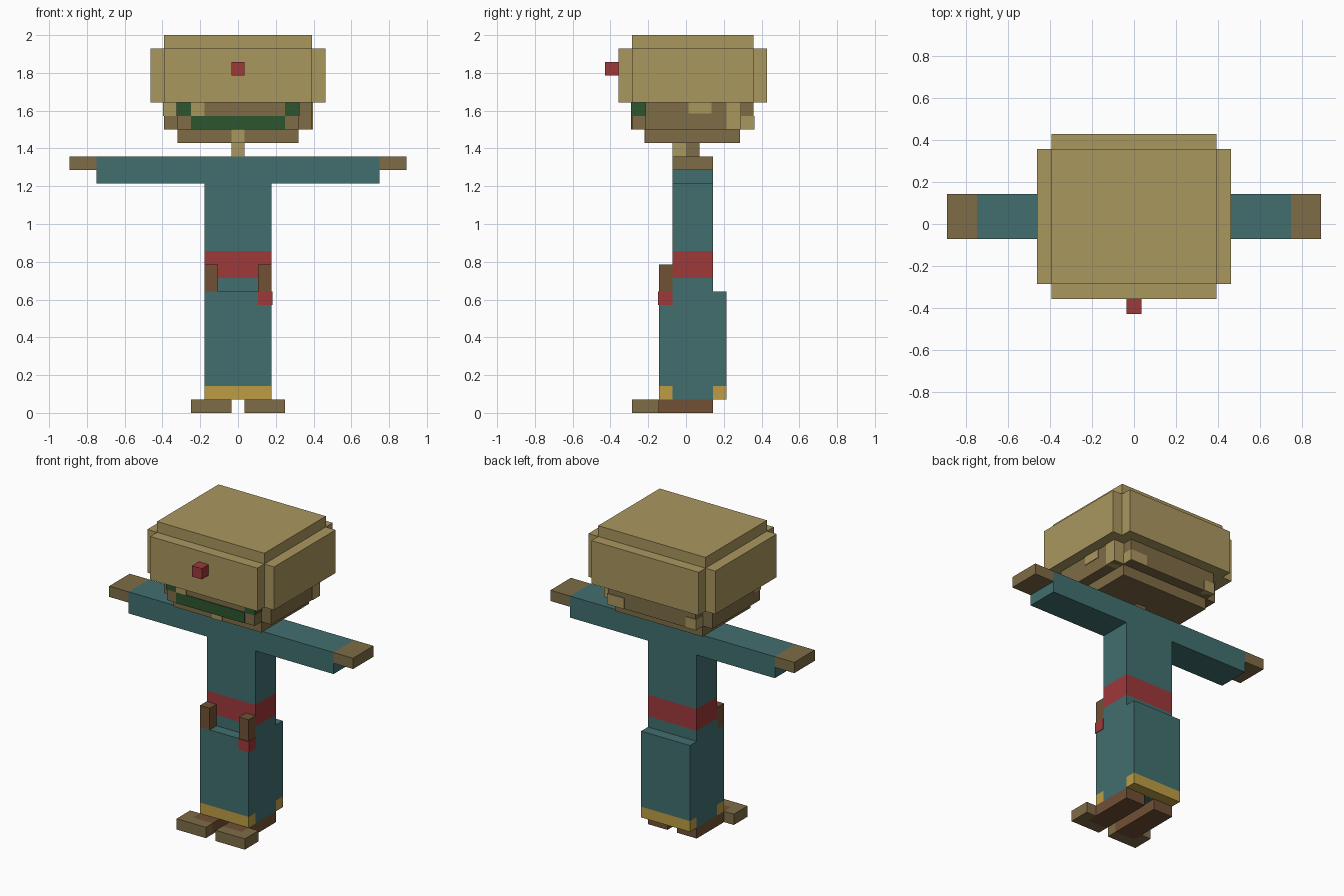
import bpy

cube = bpy.data.objects.get("Cube")
if cube:
    bpy.data.objects.remove(cube, do_unlink=True)

U = 1 / 14      # one block
P = 0.06        # thickness of painted plates, in blocks


def material(name, rgb):
    lin = [(c / 255 / 12.92) if c < 11 else ((c / 255 + 0.055) / 1.055) ** 2.4 for c in rgb]
    m = bpy.data.materials.new(name)
    m.use_nodes = True
    m.diffuse_color = (*lin, 1)
    m.node_tree.nodes["Principled BSDF"].inputs["Base Color"].default_value = (*lin, 1)
    return m


TAN = material("light tan", (170, 151, 95))
KHAKI = material("dark khaki", (126, 108, 70))
TEAL = material("teal cloth", (66, 111, 111))
RED = material("red", (159, 56, 58))
GOLD = material("gold", (190, 158, 68))
BROWN = material("brown leather", (113, 81, 53))
GREEN = material("dark green", (44, 86, 46))


def prism(name, mat, outline, axis, lo, hi):
    """Extrude an outline along y (outline in x, z) or z (outline in x, y)."""
    n = len(outline)
    verts = []
    for level in (lo, hi):
        for a, b in outline:
            p = (a, level, b) if axis == "y" else (a, b, level)
            verts.append([c * U for c in p])
    faces = [list(range(n))[::-1], list(range(n, 2 * n))]
    faces += [[i, (i + 1) % n, (i + 1) % n + n, i + n] for i in range(n)]
    if axis == "y":
        faces = [f[::-1] for f in faces]
    mesh = bpy.data.meshes.new(name)
    mesh.from_pydata(verts, [], faces)
    mesh.materials.append(mat)
    ob = bpy.data.objects.new(name, mesh)
    bpy.context.collection.objects.link(ob)
    return ob


def box(name, mat, x, y, z):
    outline = [(x[0], y[0]), (x[1], y[0]), (x[1], y[1]), (x[0], y[1])]
    return prism(name, mat, outline, "z", *z)


def cross(name, mat, x, y0, y1, z):
    """Block with one-unit notches cut from its four upright corners."""
    outline = [(-x + 1, y0), (x - 1, y0), (x - 1, y0 + 1), (x, y0 + 1),
               (x, y1 - 1), (x - 1, y1 - 1), (x - 1, y1), (-x + 1, y1),
               (-x + 1, y1 - 1), (-x, y1 - 1), (-x, y0 + 1), (-x + 1, y0 + 1)]
    return prism(name, mat, outline, "z", *z)


def both(s, a, b):
    return (a, b) if s > 0 else (-b, -a)


# Shoes, hands and straps on both sides
for side, s in (("left", 1), ("right", -1)):
    box(side + "_shoe", BROWN, both(s, 0.5, 2.5), (-3, 2), (0, 1))
    toe = [(0.5, -4), (3.5, -4), (3.5, -2), (2.5, -2), (2.5, -3), (0.5, -3)]
    if s < 0:
        toe = [(-a, b) for a, b in toe[::-1]]
    prism(side + "_toe", KHAKI, toe, "z", 0, 1)
    box(side + "_hand", KHAKI, both(s, 10.5, 12.5), (-1, 2), (18, 19))
    box(side + "_strap", BROWN, both(s, 1.5, 2.5), (-2, -1), (9, 11))

# Robe skirt with gold hem
W = (-2.5, 2.5)
box("skirt", TEAL, W, (-2, 3), (2, 9))
box("skirt_lining", TEAL, W, (-1, 2), (1, 2))
box("front_hem", GOLD, W, (-2, -1), (1, 2))
box("back_hem", GOLD, W, (2, 3), (1, 2))
box("strap_tip", RED, (1.5, 2.5 + P), (-2 - P, -1), (8, 9))

# Waist, belt and T-shaped tunic
box("waist", TEAL, W, (-1, 2), (9, 10))
box("belt", RED, W, (-1, 2), (10, 12))
prism("tunic", TEAL, [(-2.5, 12), (2.5, 12), (2.5, 17), (10.5, 17), (10.5, 19),
                      (-10.5, 19), (-10.5, 17), (-2.5, 17)], "y", -1, 2)

# Neck, chin and jaw
box("front_neck", TAN, (-0.5, 0.5), (-1, 0), (19, 20))
box("back_neck", KHAKI, (-0.5, 0.5), (0, 1), (19, 20))
box("chin", KHAKI, (-4.5, 4.5), (-3, 4), (20, 21))
box("chin_spot", TAN, (-0.5, 0.5), (-3 - P, -2.5), (20, 21))
cross("jaw", KHAKI, 5.5, -4, 5, (21, 23))

# Smile
box("mouth", GREEN, (-3.5, 3.5), (-4 - P, -3.5), (21, 22))
for side, s in (("left", 1), ("right", -1)):
    box(side + "_mouth_corner", GREEN, both(s, 3.5, 4.5 + P), (-4 - P, -3), (22, 23))

# Light patches on the jaw
patches = {
    "front_patch": ((-3.5, -2.5), (-4 - P, -3.5), (22, 23)),
    "right_cheek_patch": ((-5.5 - P, -4.5), (-3 - P, -2), (22, 23)),
    "left_cheek_patch": ((5, 5.5 + P), (0.2, 1.9), (22.2, 23)),
    "left_back_patch": ((4.5, 5.5 + P), (3, 4 + P), (21, 23)),
    "left_nape_patch": ((2.8, 4.5 + P), (4, 5 + P), (21, 22)),
    "right_nape_patch": ((-4.5 - P, -3.5), (4, 5 + P), (21, 22)),
}
for name, dims in patches.items():
    box(name, TAN, *dims)

# Upper head, crown and nose
cross("upper_head", TAN, 6.5, -5, 6, (23, 27))
box("crown", TAN, (-5.5, 5.5), (-4, 5), (27, 28))
box("nose", RED, (-0.5, 0.5), (-6, -5), (25, 26))
